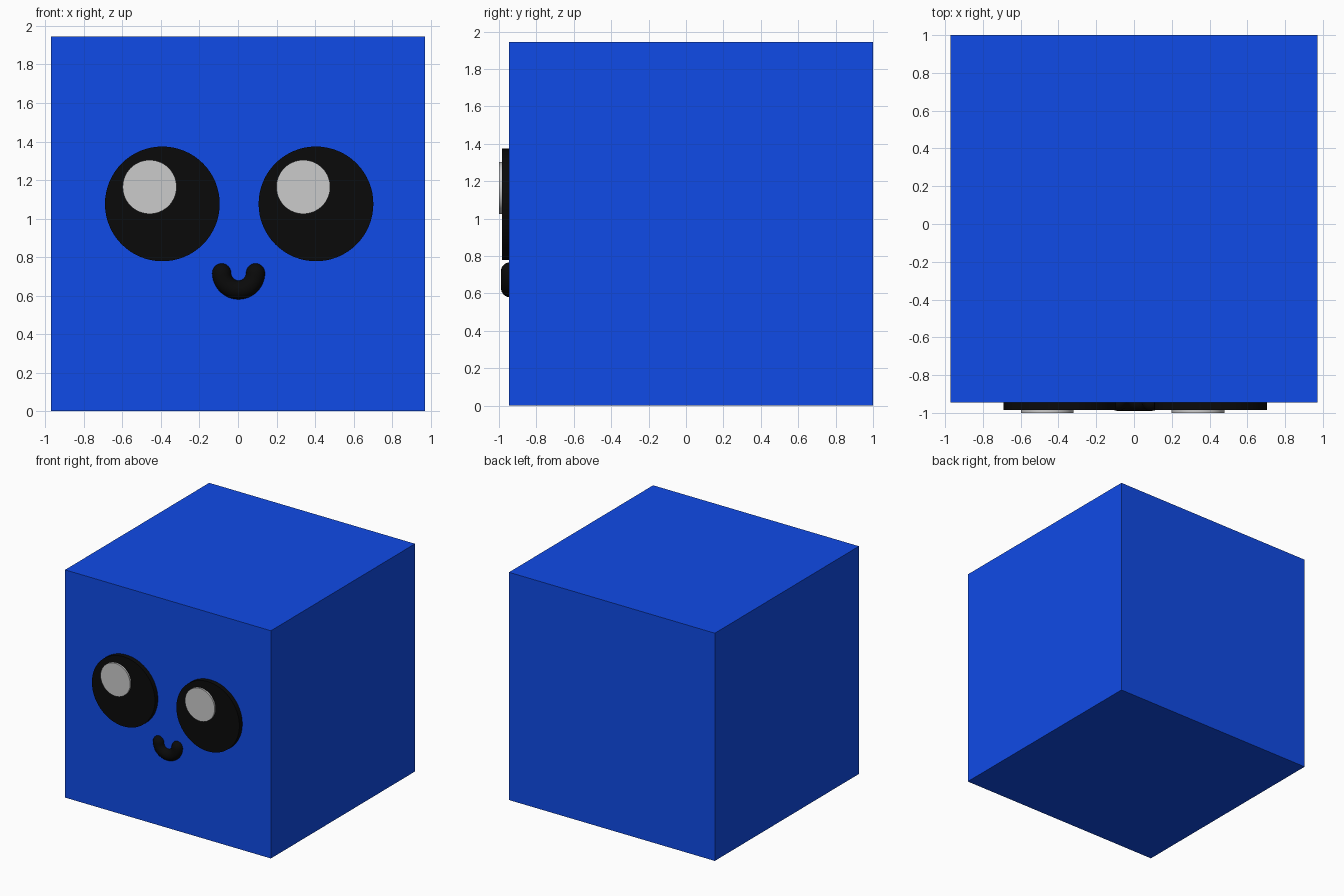
import bpy
from math import sin, cos, pi, radians

if "Cube" in bpy.data.objects:
    bpy.data.objects.remove(bpy.data.objects["Cube"])

FRONT = -0.945      # y of the cube's front face
SIZE = 1.945


def material(name, rgb):
    m = bpy.data.materials.new(name)
    m.diffuse_color = (*rgb, 1)
    m.use_nodes = True
    m.node_tree.nodes["Principled BSDF"].inputs["Base Color"].default_value = m.diffuse_color
    return m


blue = material("blue", (0.005, 0.07, 0.8))
black = material("black", (0.003, 0.003, 0.003))


def disc(name, x, z, radius, y_front, y_back, mat=None):
    bpy.ops.mesh.primitive_cylinder_add(
        vertices=64, radius=radius, depth=y_back - y_front,
        location=(x, (y_front + y_back) / 2, z), rotation=(pi / 2, 0, 0))
    ob = bpy.context.object
    ob.name = name
    if mat:
        ob.data.materials.append(mat)
    bpy.ops.object.shade_smooth_by_angle(angle=radians(30))


# Body cube
bpy.ops.mesh.primitive_cube_add(size=SIZE, location=(0, FRONT + SIZE / 2, SIZE / 2))
body = bpy.context.object
body.name = "body"
body.data.materials.append(blue)

# Eyes, each with an off-centre highlight
for side, x in (("left", -0.393), ("right", 0.405)):
    disc(side + "_eye", x, 1.076, 0.298, -0.985, FRONT + 0.01, black)
    disc(side + "_eye_highlight", x - 0.066, 1.164, 0.14, -1.0, -0.98)

# Mouth: half-circle tube whose radius tapers into round ends
R, T, CX, CZ = 0.088, 0.05, 0.003, 0.717
cap = [(T * sin(a), cos(a)) for a in (radians(d) for d in (89, 78, 66, 54, 42, 30, 15))]
path = [(-R, h, r) for h, r in cap]
path += [(-R * cos(pi * i / 24), -R * sin(pi * i / 24), 1) for i in range(25)]
path += [(R, h, r) for h, r in reversed(cap)]

curve = bpy.data.curves.new("mouth", 'CURVE')
curve.dimensions = '3D'
curve.bevel_depth = T
curve.bevel_resolution = 6
curve.use_fill_caps = True
spline = curve.splines.new('POLY')
spline.points.add(len(path) - 1)
for p, (x, z, r) in zip(spline.points, path):
    p.co = (CX + x, -0.94, CZ + z, 1)
    p.radius = r
spline.use_smooth = True
curve.materials.append(black)
mouth = bpy.data.objects.new("mouth", curve)
bpy.context.collection.objects.link(mouth)
